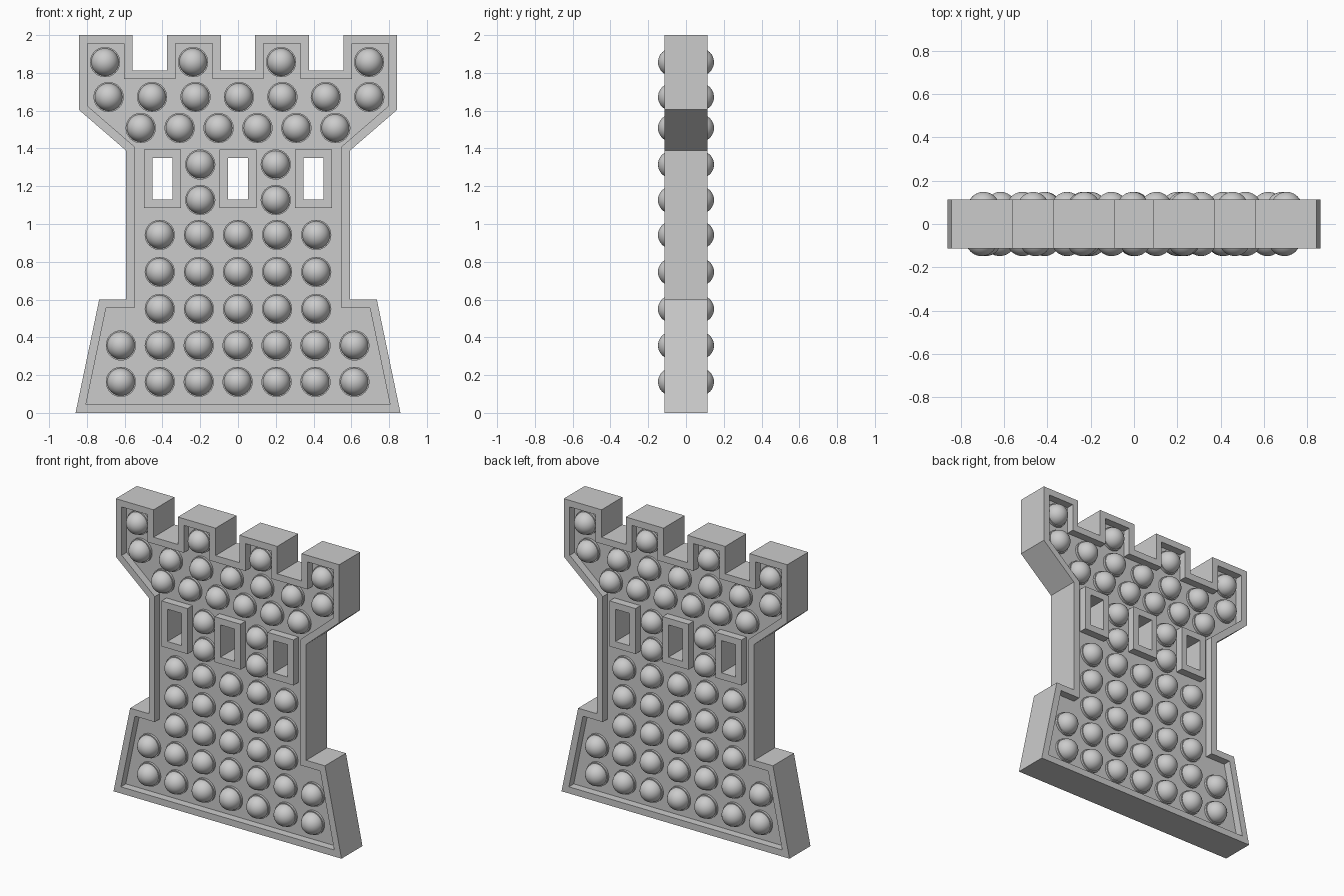
import bpy, bmesh, math
from mathutils import Vector

cube = bpy.data.objects.get("Cube")
if cube:
    bpy.data.objects.remove(cube, do_unlink=True)

RIM_Y, PANEL_Y, RIM_W = 0.113, 0.06, 0.045

grey = bpy.data.materials.new("light grey")
grey.use_nodes = True
grey.diffuse_color = (0.6, 0.6, 0.6, 1)
grey.node_tree.nodes["Principled BSDF"].inputs["Base Color"].default_value = (0.6, 0.6, 0.6, 1)


def finish_mesh(bm, name):
    bmesh.ops.recalc_face_normals(bm, faces=bm.faces)
    mesh = bpy.data.meshes.new(name)
    bm.to_mesh(mesh)
    bm.free()
    mesh.materials.append(grey)
    return mesh


def add_object(name, mesh):
    obj = bpy.data.objects.new(name, mesh)
    bpy.context.collection.objects.link(obj)
    return obj


def inset(points, width):
    """Move every side of a counter-clockwise outline inward by width."""
    result = []
    for i, p in enumerate(points):
        a = (p - points[i - 1]).normalized()
        b = (points[(i + 1) % len(points)] - p).normalized()
        na, nb = Vector((-a.y, a.x)), Vector((-b.y, b.x))
        result.append(p + (na + nb) * width / (1 + na.dot(nb)))
    return result


def rectangle(cx, cz, w, h):
    return [Vector((cx + sx * w, cz + sz * h)) for sx, sz in ((-1, -1), (1, -1), (1, 1), (-1, 1))]


# Tower outline: right half, mirrored
half = [Vector(p) for p in (
    (0.86, 0), (0.735, 0.6), (0.594, 0.6), (0.594, 1.39), (0.843, 1.605), (0.843, 2),
    (0.558, 2), (0.558, 1.813), (0.375, 1.813), (0.375, 2), (0.09, 2), (0.09, 1.813))]
outline = half + [Vector((-p.x, p.y)) for p in reversed(half)]
inner = inset(outline, RIM_W)
frames = [rectangle(x, 1.24, 0.098, 0.155) for x in (-0.4, 0, 0.4)]
holes = [inset(f, RIM_W) for f in frames]

# Body: raised rim, recessed panels on both sides, framed windows
bm = bmesh.new()


def ring(points, y):
    verts = [bm.verts.new((p.x, y, p.y)) for p in points]
    for i, v in enumerate(verts):
        bm.edges.new((verts[i - 1], v))
    return verts


def wall(a, b):
    for i in range(len(a)):
        bm.faces.new((a[i - 1], a[i], b[i], b[i - 1]))


def fill(rings, side):
    edges = [bm.edges.get((r[i - 1], r[i])) for r in rings for i in range(len(r))]
    bmesh.ops.triangle_fill(bm, edges=edges, use_beauty=True, normal=(0, side, 0))


through = []
for side in (-1, 1):
    rim, panel = side * RIM_Y, side * PANEL_Y
    outer = ring(outline, rim)
    edge_top, edge_base = ring(inner, rim), ring(inner, panel)
    frame_top = [ring(f, rim) for f in frames]
    frame_base = [ring(f, panel) for f in frames]
    hole = [ring(h, rim) for h in holes]
    fill([outer, edge_top], side)
    fill([edge_base] + frame_base, side)
    for t, h in zip(frame_top, hole):
        fill([t, h], side)
    wall(edge_top, edge_base)
    for t, b in zip(frame_top, frame_base):
        wall(t, b)
    through.append([outer] + hole)
for front, back in zip(*through):
    wall(front, back)
add_object("tower_body", finish_mesh(bm, "tower_body"))

# Bubble: low collar with a dome, turned around the y axis
RADIUS, COLLAR, DOME_Y = 0.073, 0.08, 0.075
profile = [(COLLAR, PANEL_Y), (COLLAR, DOME_Y)]
profile += [(RADIUS * math.cos(a), DOME_Y + RADIUS * math.sin(a))
            for a in (i * math.pi / 20 for i in range(11))]
bm = bmesh.new()
verts = [bm.verts.new((r, -d, 0)) for r, d in profile]
edges = [bm.edges.new(pair) for pair in zip(verts, verts[1:])]
bmesh.ops.spin(bm, geom=verts + edges, cent=(0, 0, 0), axis=(0, 1, 0),
               angle=2 * math.pi, steps=32)
bmesh.ops.remove_doubles(bm, verts=bm.verts, dist=0.0001)
for f in bm.faces:
    f.smooth = True
bubble = finish_mesh(bm, "bubble")
bubble.set_sharp_from_angle(angle=math.radians(35))

# Rows of bubbles: height, number, spacing, sideways shift
rows = [(1.857, 4, 0.466, -0.005), (1.672, 7, 0.23, 0.005), (1.508, 6, 0.206, 0),
        (1.315, 2, 0.4, 0), (1.127, 2, 0.4, 0)]
rows += [(z, 5, 0.207, 0) for z in (0.942, 0.746, 0.55)]
rows += [(z, 7, 0.206, -0.002) for z in (0.357, 0.164)]
for side, label in ((1, "front"), (-1, "back")):
    for z, count, gap, shift in rows:
        for i in range(count):
            obj = add_object(label + "_bubble", bubble)
            obj.location = (side * ((i - (count - 1) / 2) * gap + shift), 0, z)
            obj.rotation_euler.z = 0 if side == 1 else math.pi
